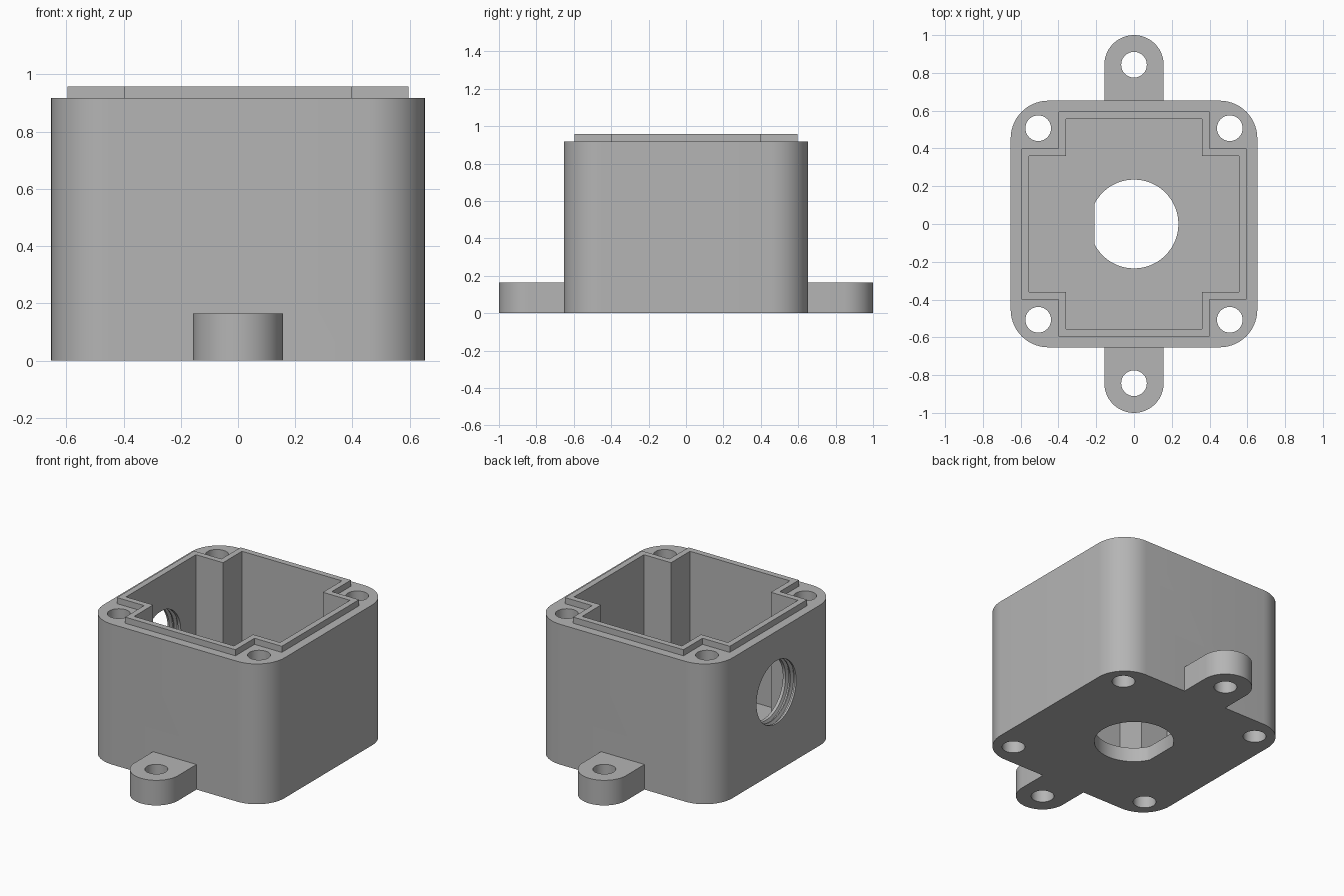
import bpy
import bmesh
from math import cos, sin, pi, acos

cube = bpy.data.objects.get("Cube")
if cube:
    bpy.data.objects.remove(cube, do_unlink=True)

# Main dimensions
HALF, CORNER = 0.653, 0.2
RIM_Z, TOP_Z, FLOOR_Z = 0.917, 0.957, 0.093
EAR_Y, EAR_R, EAR_Z = 0.843, 0.157, 0.164
SCREW_R, SCREW_POS = 0.068, 0.507

grey = bpy.data.materials.new("plain grey")
grey.use_nodes = True
grey.diffuse_color = (0.46, 0.46, 0.46, 1)
grey.node_tree.nodes["Principled BSDF"].inputs["Base Color"].default_value = grey.diffuse_color


def arc(cx, cy, r, start, end, steps):
    """Points of an arc, both ends included."""
    angles = [start + (end - start) * i / steps for i in range(steps + 1)]
    return [(cx + r * cos(a), cy + r * sin(a)) for a in angles]


def circle(cx, cy, r, steps=48):
    return arc(cx, cy, r, 0, 2 * pi, steps)[:-1]


def loft(name, rings):
    """Closed solid through a row of equal-length point rings."""
    bm = bmesh.new()
    loops = [[bm.verts.new(p) for p in ring] for ring in rings]
    count = len(loops[0])
    for low, high in zip(loops, loops[1:]):
        for i in range(count):
            j = (i + 1) % count
            bm.faces.new((low[i], low[j], high[j], high[i]))
    bm.faces.new(loops[0][::-1])
    bm.faces.new(loops[-1])
    bmesh.ops.recalc_face_normals(bm, faces=bm.faces)
    mesh = bpy.data.meshes.new(name)
    bm.to_mesh(mesh)
    bm.free()
    mesh.materials.append(grey)
    obj = bpy.data.objects.new(name, mesh)
    bpy.context.collection.objects.link(obj)
    return obj


def prism(name, outline, bottom, top):
    return loft(name, [[(x, y, z) for x, y in outline] for z in (bottom, top)])


def notched_square(half, notch):
    """Square outline with a square step cut from every corner."""
    quarter = [(half, notch), (notch, notch), (notch, half)]
    points = []
    for _ in range(4):
        points += quarter
        quarter = [(-y, x) for x, y in quarter]
    return points


def combine(target, tool, operation):
    mod = target.modifiers.new(tool.name, "BOOLEAN")
    mod.operation = operation
    mod.solver = "EXACT"
    mod.object = tool
    bpy.context.view_layer.objects.active = target
    bpy.ops.object.modifier_apply(modifier=mod.name)
    bpy.data.objects.remove(tool, do_unlink=True)


# Rounded outer housing
inset = HALF - CORNER
outline = []
for k, (sx, sy) in enumerate([(1, 1), (-1, 1), (-1, -1), (1, -1)]):
    outline += arc(sx * inset, sy * inset, CORNER, k * pi / 2, (k + 1) * pi / 2, 14)
housing = prism("housing", outline, 0, RIM_Z)

# Raised sealing lip and the two mounting ears
combine(housing, prism("lip", notched_square(0.596, 0.399), RIM_Z - 0.1, TOP_Z), "UNION")
for side in (1, -1):
    ear = arc(0, EAR_Y, EAR_R, 0, pi, 28) + [(-EAR_R, 0.6), (EAR_R, 0.6)]
    ear = [(x * side, y * side) for x, y in ear]
    combine(housing, prism("ear", ear, 0, EAR_Z), "UNION")

# Inner cavity, leaving a post in each corner
combine(housing, prism("cavity", notched_square(0.557, 0.361), FLOOR_Z, 1.2), "DIFFERENCE")

# Floor opening with one flat side
flat = acos(0.21 / 0.235)
opening = arc(0, 0, 0.235, flat - pi, pi - flat, 56)
combine(housing, prism("floor_opening", opening, -0.2, 0.3), "DIFFERENCE")

# Screw holes through the corner posts and ears
spots = [(sx * SCREW_POS, sy * SCREW_POS) for sx in (1, -1) for sy in (1, -1)]
spots += [(0, EAR_Y), (0, -EAR_Y)]
for x, y in spots:
    combine(housing, prism("screw_hole", circle(x, y, SCREW_R, 32), -0.2, 1.2), "DIFFERENCE")

# Grooved cable port in the side wall
PORT_Z, PORT_R, GROOVE_R = 0.52, 0.205, 0.225
stations = [(-0.75, PORT_R)]
for start in (-0.64, -0.605):
    stations += [(start, PORT_R), (start + 0.008, GROOVE_R),
                 (start + 0.02, GROOVE_R), (start + 0.028, PORT_R)]
stations.append((-0.45, PORT_R))
port = loft("cable_port", [[(x, y, z) for y, z in circle(0, PORT_Z, r)] for x, r in stations])
combine(housing, port, "DIFFERENCE")

# Smooth curved walls, keep crisp edges
bpy.ops.object.select_all(action="DESELECT")
housing.select_set(True)
bpy.context.view_layer.objects.active = housing
bpy.ops.object.shade_smooth_by_angle(angle=pi / 6)
